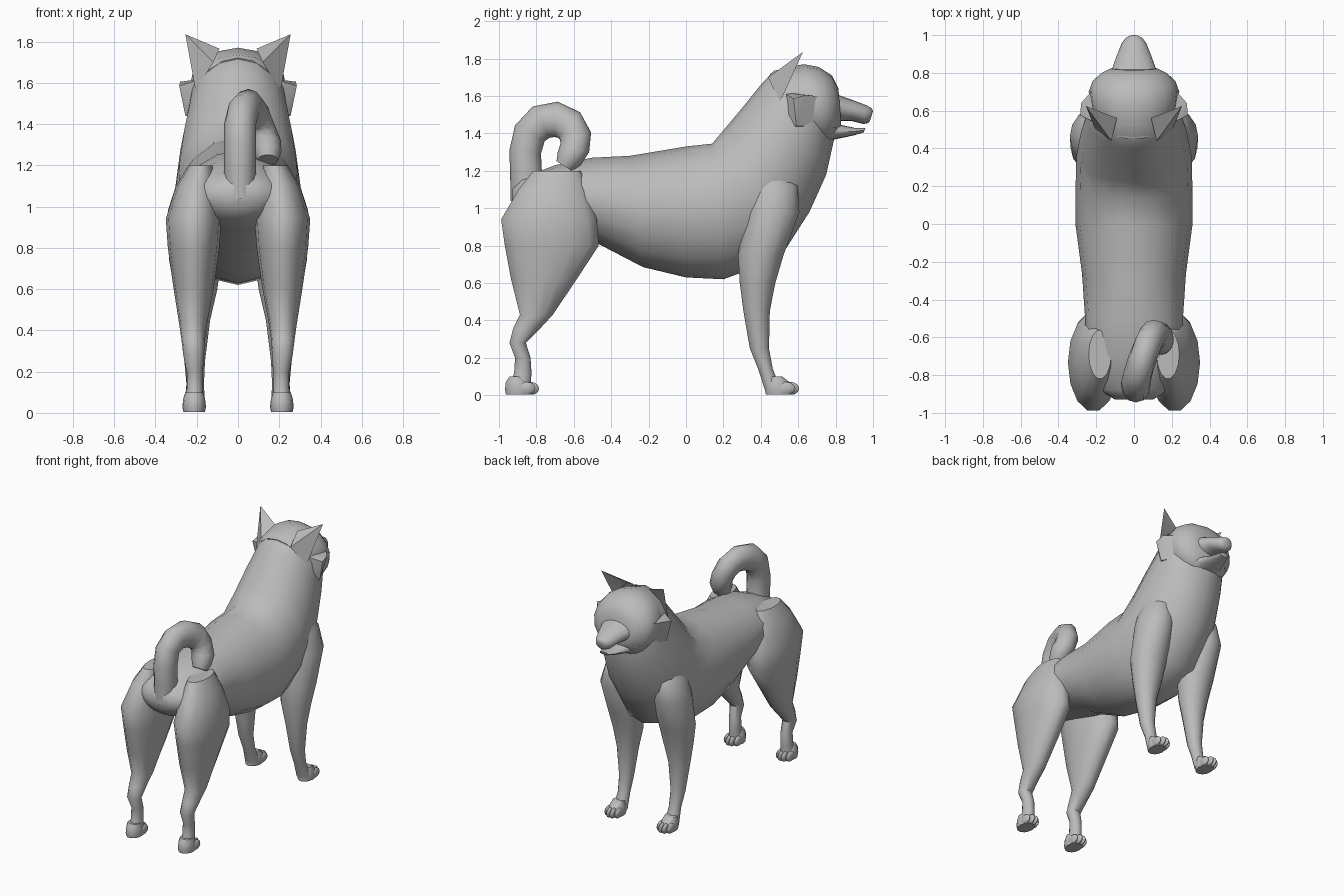
import bpy, bmesh, math
from mathutils import Vector

fur = bpy.data.materials.new("grey_fur")
fur.diffuse_color = (0.5, 0.5, 0.5, 1)


def finish(name, bm, angle=50):
    bmesh.ops.recalc_face_normals(bm, faces=bm.faces)
    me = bpy.data.meshes.new(name)
    bm.to_mesh(me)
    bm.free()
    me.materials.append(fur)
    ob = bpy.data.objects.new(name, me)
    bpy.context.collection.objects.link(ob)
    bpy.ops.object.select_all(action='DESELECT')
    ob.select_set(True)
    bpy.context.view_layer.objects.active = ob
    bpy.ops.object.shade_smooth_by_angle(angle=math.radians(angle))
    return ob


def loft(name, rings, n=16, angle=50):
    """Skin elliptical rings given as (centre, half axis, half axis)."""
    bm = bmesh.new()
    loops = []
    for c, u, v in rings:
        c, u, v = Vector(c), Vector(u), Vector(v)
        loops.append([bm.verts.new(c + u * math.cos(2 * math.pi * i / n)
                                   + v * math.sin(2 * math.pi * i / n)) for i in range(n)])
    for a, b in zip(loops, loops[1:]):
        for i in range(n):
            j = (i + 1) % n
            bm.faces.new((a[i], a[j], b[j], b[i]))
    bm.faces.new(loops[0])
    bm.faces.new(loops[-1])
    return finish(name, bm, angle)


def spine(name, rows):
    """Rows: top y, top z, bottom y, bottom z, half width."""
    return loft(name, [((0, (a + c) / 2, (b + d) / 2), (w, 0, 0),
                        (0, (a - c) / 2, (b - d) / 2)) for a, b, c, d, w in rows])


def column(name, rows, s):
    """Rows: z, back y, front y, inner x, outer x."""
    return loft(name, [((s * (p + q) / 2, (a + b) / 2, z), ((q - p) / 2, 0, 0),
                        (0, (b - a) / 2, 0)) for z, a, b, p, q in rows], 14)


def hull(name, pts, s):
    bm = bmesh.new()
    for x, y, z in pts:
        bm.verts.new((s * x, y, z))
    bmesh.ops.convex_hull(bm, input=bm.verts)
    return finish(name, bm, 35)


# Torso rising into the neck
spine("body", [
    (-.93, 1.11, -.93, 1.00, .10), (-.88, 1.16, -.86, .93, .20),
    (-.70, 1.23, -.70, .88, .26), (-.50, 1.27, -.47, .81, .26),
    (-.30, 1.28, -.23, .685, .275), (0, 1.33, 0, .63, .31),
    (.14, 1.345, .20, .62, .31), (.22, 1.44, .50, .73, .305),
    (.32, 1.56, .66, .98, .28), (.40, 1.66, .75, 1.18, .25),
    (.47, 1.735, .79, 1.36, .23), (.56, 1.75, .79, 1.48, .20)])

# Head, muzzle and open lower jaw
spine("head", [
    (.45, 1.72, .60, 1.32, .20), (.55, 1.755, .70, 1.33, .23),
    (.63, 1.77, .77, 1.34, .24), (.71, 1.755, .80, 1.38, .22),
    (.78, 1.71, .815, 1.41, .175), (.815, 1.64, .83, 1.44, .125)])
spine("muzzle", [
    (.76, 1.63, .76, 1.44, .15), (.83, 1.60, .82, 1.465, .115),
    (.90, 1.575, .89, 1.465, .09), (.965, 1.55, .95, 1.45, .065),
    (.992, 1.535, .975, 1.455, .045), (1.0, 1.52, .985, 1.47, .025)])
spine("lower_jaw", [
    (.76, 1.46, .76, 1.36, .12), (.83, 1.445, .83, 1.375, .09),
    (.90, 1.43, .90, 1.39, .06), (.96, 1.43, .95, 1.405, .035)])

# Curled tail: x, y, z and radius along the curl
path = [(.01, -.84, 1.05, .10), (.01, -.855, 1.18, .085), (.01, -.86, 1.30, .085),
        (.01, -.835, 1.40, .09), (.025, -.775, 1.46, .095), (.05, -.695, 1.475, .095),
        (.08, -.625, 1.445, .09), (.105, -.59, 1.385, .085), (.13, -.595, 1.32, .08),
        (.14, -.625, 1.265, .07), (.145, -.65, 1.225, .05)]
rings = []
for i, (x, y, z, r) in enumerate(path):
    a, b = path[max(i - 1, 0)], path[min(i + 1, len(path) - 1)]
    t = Vector((0, b[1] - a[1], b[2] - a[2])).normalized()
    rings.append(((x, y, z), (min(r, .078), 0, 0), (0, -t.z * r, t.y * r)))
loft("tail", rings, 12)

FRONT = [(1.25, .36, .50, .12, .22), (1.12, .32, .60, .10, .295), (.98, .315, .61, .08, .34),
         (.75, .275, .525, .08, .335), (.60, .285, .48, .10, .31), (.45, .305, .45, .135, .285),
         (.25, .34, .445, .16, .26), (.14, .385, .465, .165, .25), (.03, .42, .51, .16, .26)]
REAR = [(1.20, -.82, -.56, .12, .24), (1.10, -.90, -.52, .10, .30), (.94, -.995, -.47, .08, .35),
        (.80, -.975, -.46, .09, .34), (.62, -.94, -.58, .115, .315), (.43, -.89, -.71, .15, .285),
        (.36, -.925, -.775, .16, .275), (.28, -.945, -.855, .165, .265), (.20, -.915, -.83, .17, .25),
        (.12, -.92, -.825, .17, .25), (.03, -.95, -.83, .165, .26)]

for s, side in ((1, "right"), (-1, "left")):
    column("front_leg_" + side, FRONT, s)
    column("rear_leg_" + side, REAR, s)

    # Paws with four rounded toes
    for part, y in (("front", .425), ("rear", -.965)):
        column(f"{part}_paw_{side}", [
            (.005, y, y + .14, .16, .265), (.03, y - .005, y + .15, .155, .27),
            (.07, y, y + .13, .16, .265), (.10, y + .02, y + .09, .17, .255)], s)
        bm = bmesh.new()
        for k in range(4):
            made = bmesh.ops.create_uvsphere(bm, u_segments=10, v_segments=6, radius=1)["verts"]
            reach = .13 if k in (1, 2) else .11
            for v in made:
                v.co = Vector((s * (.172 + .027 * k) + v.co.x * .017,
                               y + reach + v.co.y * .05,
                               max(.005, .036 + v.co.z * .036)))
        finish(f"{part}_toes_{side}", bm)

    # Pointed ear with a hollow front
    tip, inner, outer = (.255, .625, 1.835), (.09, .56, 1.765), (.205, .50, 1.56)
    back, hollow = (.12, .44, 1.70), (.165, .535, 1.69)
    bm = bmesh.new()
    t, i, o, b, h = [bm.verts.new((s * x, y, z)) for x, y, z in (tip, inner, outer, back, hollow)]
    for f in ((t, i, b), (t, b, o), (t, h, i), (t, o, h), (i, h, b), (h, o, b)):
        bm.faces.new(f)
    finish("ear_" + side, bm, 40)

    # Fur tuft on the cheek
    hull("cheek_" + side, [
        (.15, .79, 1.59), (.14, .80, 1.43), (.28, .64, 1.605), (.285, .575, 1.585),
        (.255, .59, 1.44), (.17, .52, 1.62), (.18, .52, 1.42)], s)
